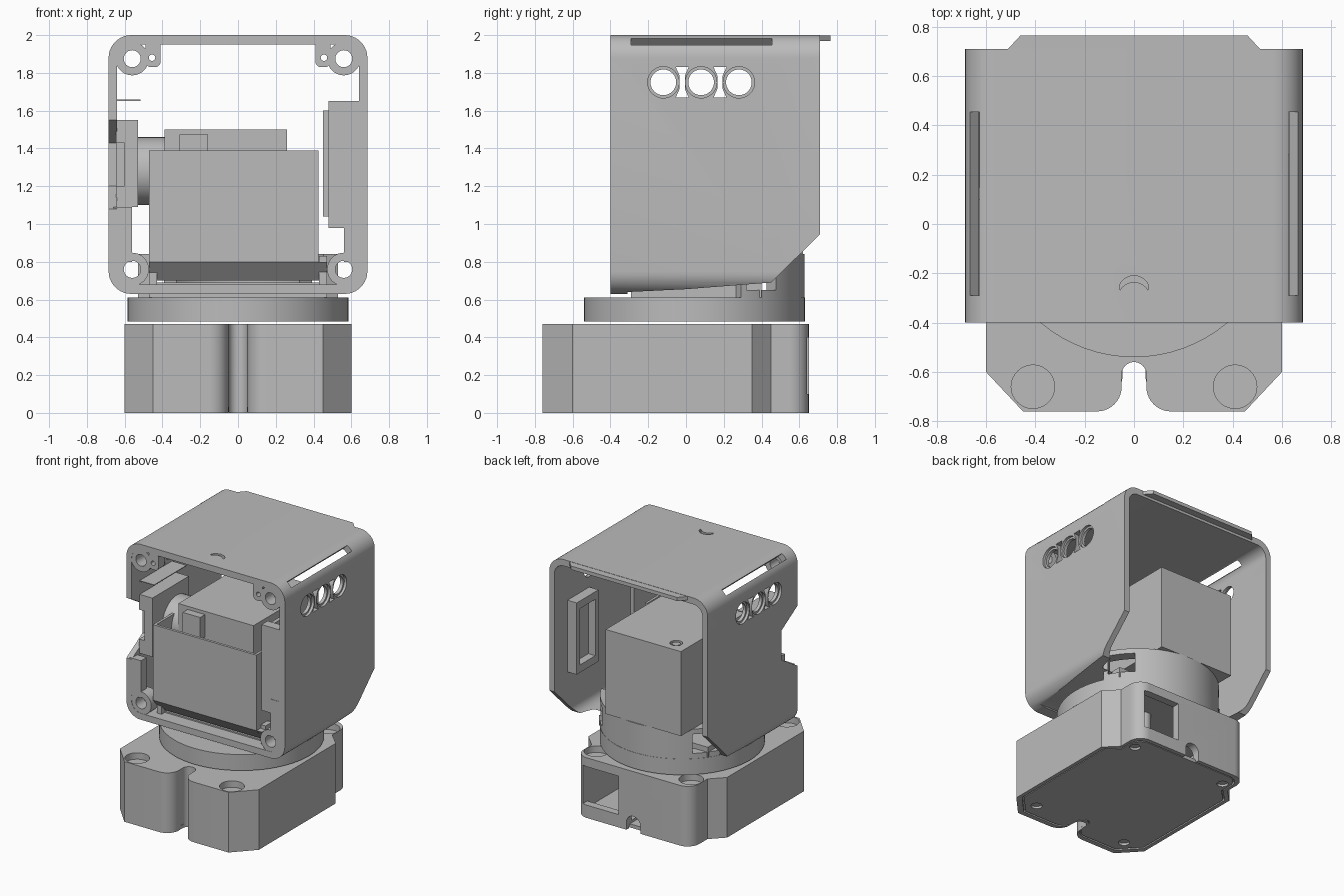
import bpy, bmesh, math
from mathutils import Matrix

if "Cube" in bpy.data.objects:
    bpy.data.objects.remove(bpy.data.objects["Cube"])

grey = bpy.data.materials.new("plain_grey")
grey.use_nodes = True
GREY = (0.5, 0.5, 0.5, 1)
grey.diffuse_color = GREY
grey.node_tree.nodes["Principled BSDF"].inputs["Base Color"].default_value = GREY
parts = []


def prism(name, pts, axis, lo, hi):
    """Extrude a 2D outline along an axis."""
    place = {"x": lambda u, v, w: (w, u, v), "y": lambda u, v, w: (u, w, v),
             "z": lambda u, v, w: (u, v, w)}[axis]
    bm = bmesh.new()
    rings = [[bm.verts.new(place(u, v, w)) for u, v in pts] for w in (lo, hi)]
    for ring in rings:
        bm.faces.new(ring)
    n = len(pts)
    for i in range(n):
        j = (i + 1) % n
        bm.faces.new((rings[0][i], rings[0][j], rings[1][j], rings[1][i]))
    bmesh.ops.recalc_face_normals(bm, faces=bm.faces)
    mesh = bpy.data.meshes.new(name)
    bm.to_mesh(mesh)
    bm.free()
    mesh.materials.append(grey)
    ob = bpy.data.objects.new(name, mesh)
    bpy.context.collection.objects.link(ob)
    parts.append(ob)
    return ob


def rect(a, b, c, d):
    return [(a, c), (b, c), (b, d), (a, d)]


def box(name, x0, x1, y0, y1, z0, z1):
    return prism(name, rect(x0, x1, y0, y1), "z", z0, z1)


def arc(cx, cy, r, a, b, n=10):
    return [(cx + r * math.cos(math.radians(a + (b - a) * i / n)),
             cy + r * math.sin(math.radians(a + (b - a) * i / n))) for i in range(n + 1)]


def circle(cx, cy, r, n=40):
    return arc(cx, cy, r, 0, 360, n)[:-1]


def rounded(x0, x1, z0, z1, r):
    return (arc(x1 - r, z1 - r, r, 0, 90) + arc(x0 + r, z1 - r, r, 90, 180)
            + arc(x0 + r, z0 + r, r, 180, 270) + arc(x1 - r, z0 + r, r, 270, 360))


def apply_bool(ob, other, op="DIFFERENCE"):
    """Apply a boolean and remove the helper."""
    mod = ob.modifiers.new("bool", "BOOLEAN")
    mod.operation, mod.solver, mod.object = op, "EXACT", other
    bpy.context.view_layer.update()
    dg = bpy.context.evaluated_depsgraph_get()
    mesh = bpy.data.meshes.new_from_object(ob.evaluated_get(dg))
    ob.modifiers.clear()
    ob.data = mesh
    parts.remove(other)
    bpy.data.objects.remove(other)


def cut(ob, pts, axis, lo, hi):
    apply_bool(ob, prism("cutter", pts, axis, lo, hi))


# Base: chamfered body with a rounded front notch
half = ([(0.5, 0.45), (0.6, 0.35), (0.6, -0.6), (0.45, -0.76)]
        + arc(0.15, -0.66, 0.1, 270, 180) + arc(0, -0.61, 0.05, 0, 90))
half = arc(0.4, 0.55, 0.1, 90, 0) + half
outline = half + [(-x, y) for x, y in reversed(half[:-1])]
base = prism("base", outline, "z", 0, 0.47)
cut(base, rect(-0.44, 0.44, -0.5, 0.59), "z", 0.05, 0.41)
cut(base, rect(0.13, 0.44, 0.1, 0.4), "y", 0.5, 0.7)
cut(base, rect(-0.06, 0.06, -0.1, 0.06) [:2] + arc(0, 0.06, 0.06, 0, 180), "y", 0.5, 0.7)
for s in (-1, 1):
    for y in (-0.66, 0.52):
        cut(base, circle(s * 0.41, y, 0.088), "z", 0.42, 0.5)
cut(base, [(x * 0.95, y * 0.95) for x, y in outline], "z", -0.1, 0.02)
plate = prism("bottom_plate", [(x * 0.935, y * 0.935) for x, y in outline], "z", 0.002, 0.03)
for s in (-1, 1):
    for y in (-0.6, 0.5):
        cut(plate, circle(s * 0.41, y, 0.04), "z", -0.1, 0.02)
prism("base_post", circle(0.2, 0.35, 0.05), "z", 0.04, 0.42)

# Turntable and the cradle above it
CY = 0.045
prism("turntable", circle(0, CY, 0.585, 72), "z", 0.485, 0.61)
box("cradle_floor", -0.47, 0.47, -0.29, 0.4, 0.61, 0.69)
cradle = prism("cradle_wall", arc(0, CY, 0.583, 25, 155, 36) + arc(0, CY, 0.5, 155, 25, 36),
               "z", 0.61, 0.84)
for a in (38, 142):
    tool = box("cutter", -0.1, 0.1, -0.3, 0.3, 0.65, 0.8)
    tool.data.transform(Matrix.Translation((0, CY, 0))
                        @ Matrix.Rotation(math.radians(a - 90), 4, "Z")
                        @ Matrix.Translation((0, 0.55, 0)))
    apply_bool(cradle, tool)

# Head shell: open rounded tube
shell = prism("head_shell", rounded(-0.685, 0.685, 0.63, 2.0, 0.12), "y", -0.4, 0.71)
cut(shell, rounded(-0.64, 0.64, 0.68, 1.95, 0.08), "y", -1, 1)
cut(shell, [(-0.31, 0.5), (1, 0.5), (1, 1.23), (0.45, 0.69), (0, 0.655), (-0.31, 0.64)],
    "x", -1, 1)
for s in (-1, 1):
    # Long slot on the rounded upper edge
    tool = box("cutter", -0.1, 0.1, -0.29, 0.455, -0.026, 0.026)
    tool.data.transform(Matrix.Translation((s * 0.645, 0, 1.965))
                        @ Matrix.Rotation(-s * math.pi / 4, 4, "Y"))
    apply_bool(shell, tool)
    # Round side ports with waisted slots between them
    lo, hi = sorted((s * 0.55, s * 0.8))
    rlo, rhi = sorted((s * 0.665, s * 0.8))
    for y in (-0.12, 0.08, 0.28):
        cut(shell, circle(y, 1.75, 0.068), "x", lo, hi)
        cut(shell, circle(y, 1.75, 0.083), "x", rlo, rhi)
    for y in (-0.02, 0.18):
        bow = [(0.034, 0.08), (0.014, 0.035), (0.014, -0.035), (0.034, -0.08)]
        bow += [(-u, v) for u, v in reversed(bow)]
        cut(shell, [(y + u, 1.75 + v) for u, v in bow], "x", lo, hi)
# Cable notch in the right wall, thumb notch in the roof
cut(shell, [(-0.5, 1.08), (-0.4, 1.08), (-0.2, 1.2), (-0.2, 1.43), (-0.4, 1.55), (-0.5, 1.55)],
    "x", -0.8, -0.55)
cut(shell, arc(0, -0.275, 0.065, 25, 155) + arc(0, -0.3, 0.065, 150, 30), "z", 1.97, 2.1)
prism("roof_lip", [(-0.52, 0.7), (-0.46, 0.765), (0.46, 0.765), (0.52, 0.7)], "z", 1.97, 1.998)

# Front screw bosses
for s in (-1, 1):
    side = "left" if s > 0 else "right"
    for z, level in ((0.76, "lower"), (1.875, "upper")):
        boss = prism(f"{level}_{side}_boss", circle(s * 0.56, z, 0.088), "y", -0.398, -0.3)
        cut(boss, circle(s * 0.56, z, 0.045), "y", -1, 0)
    lug = prism(f"{side}_roof_lug", rounded(s * 0.45 - 0.04, s * 0.45 + 0.04, 1.83, 1.97, 0.03),
                "y", -0.398, -0.32)
    cut(lug, circle(s * 0.455, 1.88, 0.017), "y", -1, 0)
    box(f"{side}_lower_rail", *sorted((s * 0.56, s * 0.66)), -0.398, -0.33, 0.8, 1.09)
    box(f"{side}_tray_post", *sorted((s * 0.43, s * 0.47)), -0.33, -0.25, 0.66, 0.83)

# Left inner panel and bracket
box("left_panel", 0.48, 0.66, -0.395, -0.32, 0.98, 1.65)
box("left_board", 0.45, 0.48, -0.3, 0.0, 1.04, 1.6)
frame = prism("left_frame", rect(0.28, 0.55, 1.04, 1.6), "x", 0.56, 0.65)
cut(frame, rect(0.32, 0.51, 1.1, 1.54), "x", 0, 0.62)

# Right connector block, horn and thin shelf
block = box("right_connector", -0.645, -0.53, -0.3, 0.15, 1.09, 1.55)
cut(block, rect(-0.7, -0.6, 1.2, 1.43), "y", -0.5, -0.1)
prism("servo_horn", circle(0.0, 1.28, 0.18), "x", -0.53, -0.38)
box("right_shelf", -0.645, -0.515, -0.3, 0.1, 1.652, 1.658)

# Servo body and lid details
servo = box("servo_body", -0.39, 0.26, -0.18, 0.62, 0.84, 1.5)
cut(servo, circle(-0.28, 0.52, 0.045), "z", 1.47, 1.6)
box("servo_lid_front", -0.31, -0.16, -0.24, -0.18, 1.3, 1.475)
prism("servo_screw", circle(-0.28, 0.52, 0.03), "z", 1.46, 1.495)

# Open-topped front tray with a sloped lower edge
tray = prism("front_tray", [(-0.38, 0.8), (-0.38, 1.39), (-0.1, 1.39), (-0.1, 0.7), (-0.29, 0.7)],
             "x", -0.47, 0.425)
cut(tray, rect(-0.45, 0.405, -0.36, 0.1), "z", 0.84, 1.5)
prism("tray_lip", [(-0.378, 0.8), (-0.27, 0.8), (-0.27, 0.7), (-0.29, 0.7)], "x", -0.47, 0.47)

# Smooth the curved walls, keep edges sharp
bpy.ops.object.select_all(action="DESELECT")
for ob in parts:
    ob.select_set(True)
bpy.context.view_layer.objects.active = parts[0]
bpy.ops.object.shade_smooth_by_angle(angle=math.radians(30))
